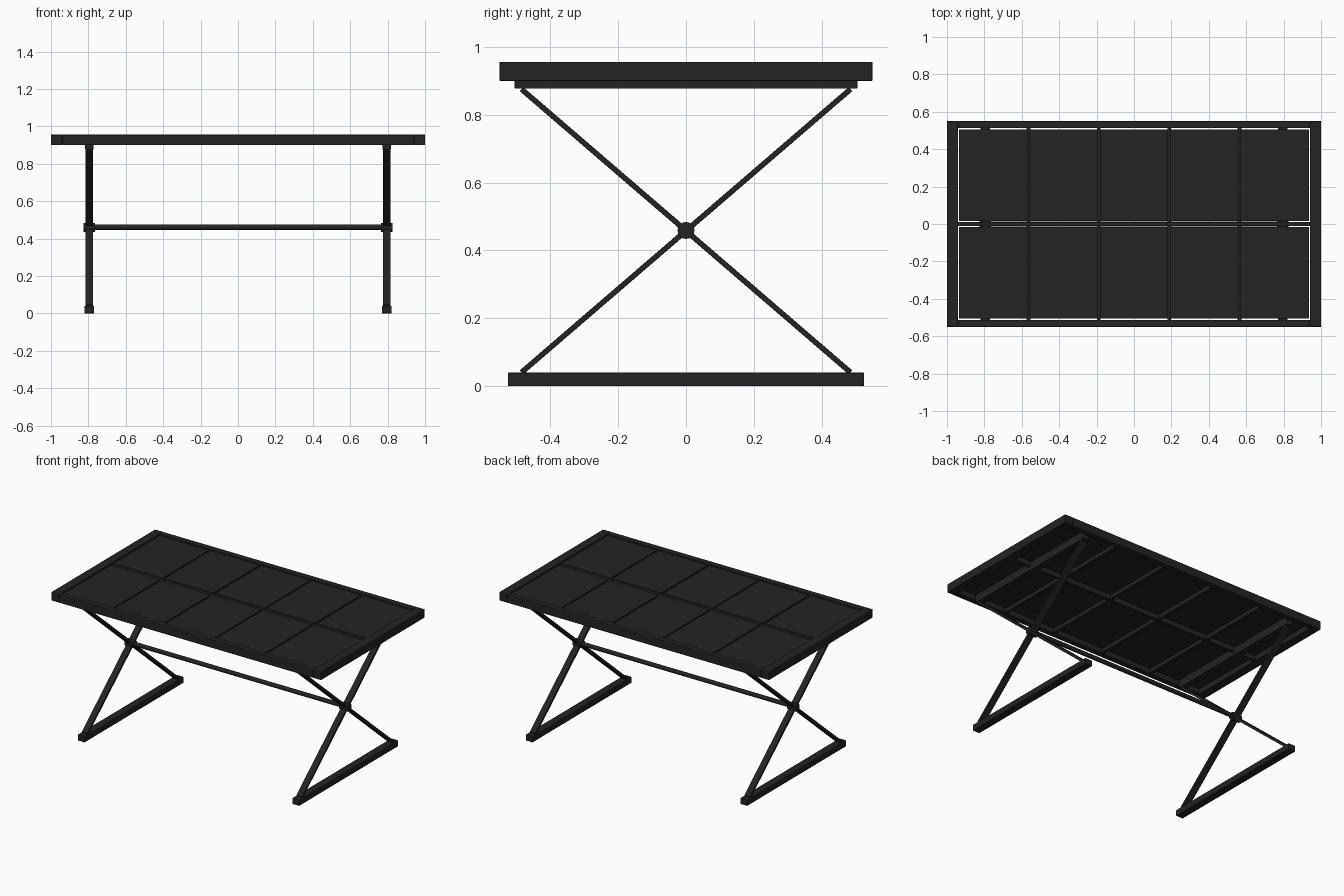
import bpy, math
from mathutils import Vector

if "Cube" in bpy.data.objects:
    bpy.data.objects.remove(bpy.data.objects["Cube"])

mat = bpy.data.materials.new("charcoal black")
mat.diffuse_color = (0.017, 0.017, 0.017, 1)
mat.use_nodes = True
mat.node_tree.nodes["Principled BSDF"].inputs["Base Color"].default_value = mat.diffuse_color


def finish(ob, name, bevel):
    ob.name = name
    ob.data.materials.append(mat)
    if bevel:
        m = ob.modifiers.new("soft_edge", 'BEVEL')
        m.width, m.segments, m.limit_method = bevel, 2, 'ANGLE'
    return ob


def box(name, x, y, z, bevel=0.003, rot=0.0):
    """Box from (min, max) ranges, optionally turned about x."""
    c = Vector(((x[0] + x[1]) / 2, (y[0] + y[1]) / 2, (z[0] + z[1]) / 2))
    bpy.ops.mesh.primitive_cube_add(size=1, location=c, rotation=(rot, 0, 0))
    ob = bpy.context.object
    ob.scale = (x[1] - x[0], y[1] - y[0], z[1] - z[0])
    bpy.ops.object.transform_apply(location=False, rotation=False, scale=True)
    return finish(ob, name, bevel)


def rod(name, x0, x1, z, r, sides):
    bpy.ops.mesh.primitive_cylinder_add(vertices=sides, radius=r, depth=x1 - x0,
                                        location=((x0 + x1) / 2, 0, z),
                                        rotation=(0, math.pi / 2, 0))
    bpy.ops.object.shade_smooth_by_angle()
    return finish(bpy.context.object, name, 0)


# Table top frame
for s, side in ((-1, "left"), (1, "right")):
    box(f"end_board_{side}", sorted((s * 0.94, s * 1.0)), (-0.55, 0.55), (0.90, 0.956))
for s, side in ((-1, "front"), (1, "back")):
    box(f"side_rail_{side}", (-0.94, 0.94), sorted((s * 0.512, s * 0.55)), (0.90, 0.956))

# Panels in two rows of five
pitch = 1.88 / 5
for i in range(5):
    x0 = -0.94 + i * pitch
    for s, row in ((-1, "front"), (1, "back")):
        box(f"panel_{row}_{i + 1}", (x0 + 0.005, x0 + pitch - 0.005),
            sorted((s * 0.016, s * 0.506)), (0.93, 0.95), 0.002)

# Bars below the panels
for i in range(1, 5):
    x = -0.94 + i * pitch
    box(f"cross_bar_{i}", (x - 0.01, x + 0.01), (-0.512, 0.512), (0.905, 0.93), 0)
box("centre_rail", (-0.94, 0.94), (-0.01, 0.01), (0.903, 0.945), 0)

# Crossed leg frames
ang = math.atan2(0.835, 0.97)
half = math.hypot(0.97, 0.835) / 2
for s, side in ((-1, "left"), (1, "right")):
    c = s * 0.795
    box(f"foot_{side}", (c - 0.026, c + 0.026), (-0.525, 0.525), (0, 0.04))
    box(f"top_support_{side}", (c - 0.022, c + 0.022), (-0.505, 0.505), (0.877, 0.93), 0.002)
    for d, lean in ((1, "a"), (-1, "b")):
        box(f"leg_{side}_{lean}", (c - 0.021, c + 0.021), (-half, half),
            (0.458 - 0.008, 0.458 + 0.008), 0.002, d * ang)
    rod(f"hub_{side}", c - 0.03, c + 0.03, 0.459, 0.025, 16)

# Stretcher between the hubs
rod("stretcher", -0.795, 0.795, 0.461, 0.014, 16)
